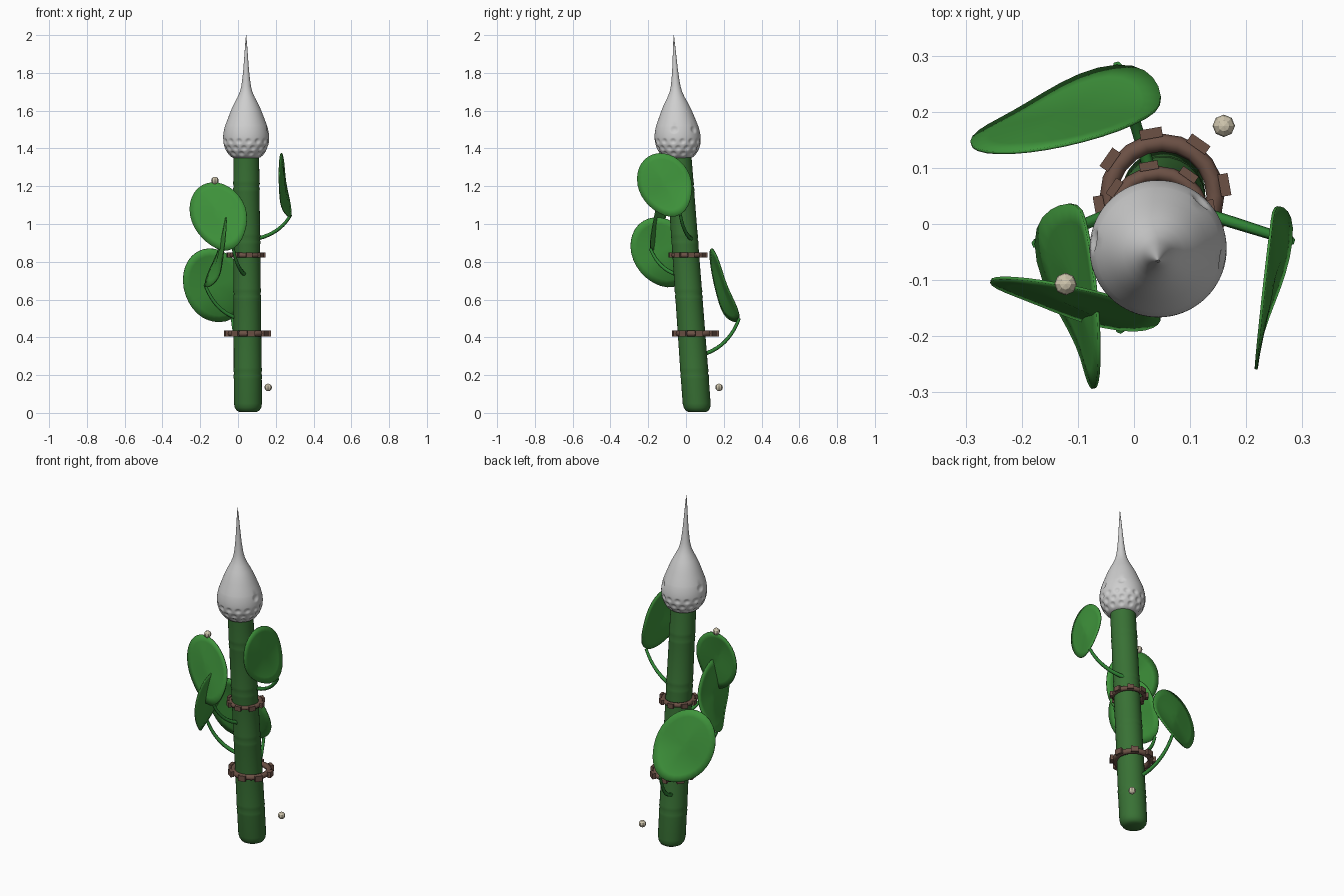
import bpy, bmesh, math
from mathutils import Vector as V

if "Cube" in bpy.data.objects:
    bpy.data.objects.remove(bpy.data.objects["Cube"])


def material(name, rgb):
    m = bpy.data.materials.new(name)
    m.diffuse_color = (*rgb, 1)
    m.use_nodes = True
    m.node_tree.nodes["Principled BSDF"].inputs["Base Color"].default_value = m.diffuse_color
    return m


STALK = material("stalk green", (0.04, 0.165, 0.035))
LEAF = material("leaf green", (0.05, 0.30, 0.045))
STEM = material("stem green", (0.03, 0.23, 0.035))
BROWN = material("bark brown", (0.15, 0.082, 0.06))
WHITE = material("bulb white", (0.62, 0.62, 0.62))
CREAM = material("bead cream", (0.62, 0.56, 0.42))


def finish(name, bm, mat, angle=None):
    bmesh.ops.recalc_face_normals(bm, faces=bm.faces)
    me = bpy.data.meshes.new(name)
    bm.to_mesh(me)
    bm.free()
    ob = bpy.data.objects.new(name, me)
    bpy.context.collection.objects.link(ob)
    me.materials.append(mat)
    if angle:
        bpy.ops.object.select_all(action='DESELECT')
        bpy.context.view_layer.objects.active = ob
        ob.select_set(True)
        bpy.ops.object.shade_smooth_by_angle(angle=math.radians(angle))
    return ob


def lathe(profile, sides, axis):
    """Stack circles (r, z) whose centre follows axis(z), closing both ends."""
    bm = bmesh.new()
    rings = []
    for r, z in profile:
        cx, cy = axis(z)
        rings.append([bm.verts.new((cx + r * math.cos(2 * math.pi * i / sides),
                                    cy + r * math.sin(2 * math.pi * i / sides), z))
                      for i in range(sides)])
    for a, b in zip(rings, rings[1:]):
        for i in range(sides):
            j = (i + 1) % sides
            bm.faces.new((a[i], a[j], b[j], b[i]))
    bm.faces.new(rings[0])
    bm.faces.new(rings[-1])
    return bm


def interp(points, z):
    """Smooth (Catmull-Rom style) radius lookup in a (r, z) list."""
    for i in range(len(points) - 1):
        (r0, z0), (r1, z1) = points[i], points[i + 1]
        if z <= z1:
            rp, zp = points[max(i - 1, 0)]
            rn, zn = points[min(i + 2, len(points) - 1)]
            m0, m1 = (r1 - rp) / (z1 - zp), (rn - r0) / (zn - z0)
            h = z1 - z0
            t = (z - z0) / h
            return ((2*t**3 - 3*t*t + 1) * r0 + (t**3 - 2*t*t + t) * h * m0
                    + (3*t*t - 2*t**3) * r1 + (t**3 - t*t) * h * m1)
    return points[-1][0]


# Leaning stalk with rounded foot and slightly grooved nodes
def stalk_axis(z):
    return 0.053 - 0.007 * z, 0.06 - 0.073 * z


profile = [(0.045, 0.004), (0.06, 0.012), (0.07, 0.028), (0.074, 0.05)]
for n in (0.21, 0.63, 0.92, 1.2):
    r = 0.075 - 0.005 * n
    profile += [(r, n - 0.03), (r + 0.002, n - 0.014), (r - 0.002, n),
                (r + 0.002, n + 0.014), (r, n + 0.03)]
profile += [(0.068, 1.36), (0.05, 1.37)]
finish("stalk", lathe(profile, 32, stalk_axis), STALK, 40)

# Drop-shaped bulb with a thin spire and dimpled underside
def bulb_axis(z):
    return 0.043, -0.044 - 0.038 * (z - 1.45)


shape = [(0.045, 1.342), (0.078, 1.355), (0.104, 1.385), (0.118, 1.42), (0.122, 1.46),
         (0.114, 1.51), (0.096, 1.56), (0.072, 1.62), (0.033, 1.70),
         (0.019, 1.78), (0.011, 1.87), (0.006, 1.94), (0.001, 2.0)]
levels = [1.342 + 0.178 * i / 44 for i in range(45)] + [1.52 + 0.03 * i for i in range(1, 17)]
bm = lathe([(interp(shape, z), z) for z in levels], 120, bulb_axis)
dimples = [(z, 2 * math.pi * (i + off) / n, 0.017)
           for z, n, off in ((1.372, 12, 0.5), (1.402, 15, 0), (1.438, 15, 0.5)) for i in range(n)]
dimples += [(1.50, math.radians(a), 0.022) for a in (-8, 48, 172)]
centre = V((0.043, -0.044, 1.46))
for z, a, size in dimples:
    r = interp(shape, z)
    cx, cy = bulb_axis(z)
    spot = V((cx + r * math.cos(a), cy + r * math.sin(a), z))
    inward = (centre - spot).normalized()
    for v in bm.verts:
        d = (v.co - spot).length / size
        if d < 1:
            v.co += inward * 0.007 * (1 - d * d) ** 1.3
finish("bulb", bm, WHITE, 60)


# Toothed collars around the stalk
def collar(name, cx, cy, z, s):
    bm = bmesh.new()
    n, m = 20, 8
    grid = [[bm.verts.new((cx + s * (0.095 + 0.016 * math.cos(q)) * math.cos(p),
                           cy + s * (0.095 + 0.016 * math.cos(q)) * math.sin(p),
                           z + s * 0.016 * math.sin(q)))
             for q in (2 * math.pi * j / m for j in range(m))]
            for p in (2 * math.pi * i / n for i in range(n))]
    for i in range(n):
        for j in range(m):
            a, b = grid[i], grid[(i + 1) % n]
            bm.faces.new((a[j], b[j], b[(j + 1) % m], a[(j + 1) % m]))
    finish(name, bm, BROWN, 50)
    bm = bmesh.new()
    for k in range(8):
        a = math.radians(10 + 45 * k)
        out, side = V((math.cos(a), math.sin(a), 0)), V((-math.sin(a), math.cos(a), 0))
        for v in bmesh.ops.create_cube(bm, size=1)["verts"]:
            c = v.co.copy()
            v.co = (V((cx, cy, z)) + out * s * (0.113 + 0.018 * c.x)
                    + side * s * 0.04 * c.y + V((0, 0, s * 0.032 * c.z)))
    finish(name + "_teeth", bm, BROWN)


collar("lower_collar", 0.05, 0.05, 0.42, 1.0)
collar("upper_collar", 0.043, 0.01, 0.835, 0.84)


# Rounded leaf drawn out to a corner where its stem joins
def leaf(name, left, right, tip, base):
    left, right, tip, base = map(V, (left, right, tip, base))
    c = (left + right) / 2
    a, b = (right - left) / 2, tip - (left + right) / 2
    pull = base - (c + 0.53 * a - b)
    normal = a.cross(b).normalized()
    if normal.dot(c - V((0.045, 0.0, c.z))) < 0:
        normal = -normal
    ang0 = math.atan2(-1.0, 0.53)
    bm = bmesh.new()
    hub = bm.verts.new(c + normal * 0.012)
    n, prev = 32, None
    for k in range(1, 6):
        r = k / 5
        ring = []
        for i in range(n):
            th = ang0 + 2 * math.pi * i / n
            d = th - ang0
            w = max(0, math.cos(d)) ** 5
            u, v = r * (1 + 0.13 * w) * math.cos(th), r * (1 + 0.13 * w) * math.sin(th)
            across = r * abs(math.sin(d))
            ring.append(bm.verts.new(c + a * u + b * v + pull * (w ** 0.5 * r * r)
                                     + normal * 0.012 * (1 - r * r) * (1 - across)))
        for i in range(n):
            j = (i + 1) % n
            bm.faces.new((hub, ring[i], ring[j]) if prev is None
                         else (prev[i], ring[i], ring[j], prev[j]))
        prev = ring
    ob = finish(name, bm, LEAF, 40)
    mod = ob.modifiers.new("thickness", 'SOLIDIFY')
    mod.thickness = 0.005
    mod.offset = 0


# Upward-curving stem swept as a tapered tube
def stem(name, start, end):
    start, end = V(start), V(end)
    bend = V((start.x * 0.3 + end.x * 0.7, start.y * 0.3 + end.y * 0.7,
              start.z + 0.2 * (end.z - start.z)))
    cu = bpy.data.curves.new(name, 'CURVE')
    cu.dimensions = '3D'
    cu.bevel_depth = 0.01
    cu.bevel_resolution = 1
    cu.use_fill_caps = True
    sp = cu.splines.new('POLY')
    sp.points.add(10)
    for i, p in enumerate(sp.points):
        t = i / 10
        p.co = (*(start * (1 - t) ** 2 + bend * 2 * t * (1 - t) + end * t * t), 1)
        p.radius = 1.15 - 0.3 * t
    cu.materials.append(STEM)
    bpy.context.collection.objects.link(bpy.data.objects.new(name, cu))


# Four leaves climbing the stalk: left edge, right edge, tip, stem joint, stem root
leaves = {
    "back": ((-0.29, 0.15, 0.68), (0.05, 0.215, 0.66), (-0.14, 0.137, 0.87),
             (-0.03, 0.282, 0.50), (0.03, 0.09, 0.31)),
    "left": ((-0.075, -0.292, 0.86), (-0.1, 0.038, 0.85), (-0.065, -0.15, 1.035),
             (-0.175, -0.035, 0.68), (0.0, 0.035, 0.5)),
    "front": ((-0.255, -0.105, 1.06), (0.05, -0.165, 1.04), (-0.12, -0.11, 1.22),
              (-0.025, -0.188, 0.87), (0.04, -0.04, 0.73)),
    "right": ((0.218, -0.258, 1.22), (0.25, 0.032, 1.21), (0.23, -0.13, 1.375),
              (0.28, -0.03, 1.05), (0.09, 0.03, 0.92)),
}
for side, (lf, rt, tip, base, root) in leaves.items():
    leaf(side + "_leaf", lf, rt, tip, base)
    stem(side + "_stem", root, base)

# Small floating beads
for name, pos in (("low_bead", (0.16, 0.175, 0.135)), ("high_bead", (-0.122, -0.107, 1.23))):
    bm = bmesh.new()
    bmesh.ops.create_uvsphere(bm, u_segments=8, v_segments=6, radius=0.02)
    bmesh.ops.translate(bm, verts=bm.verts, vec=pos)
    finish(name, bm, CREAM)
